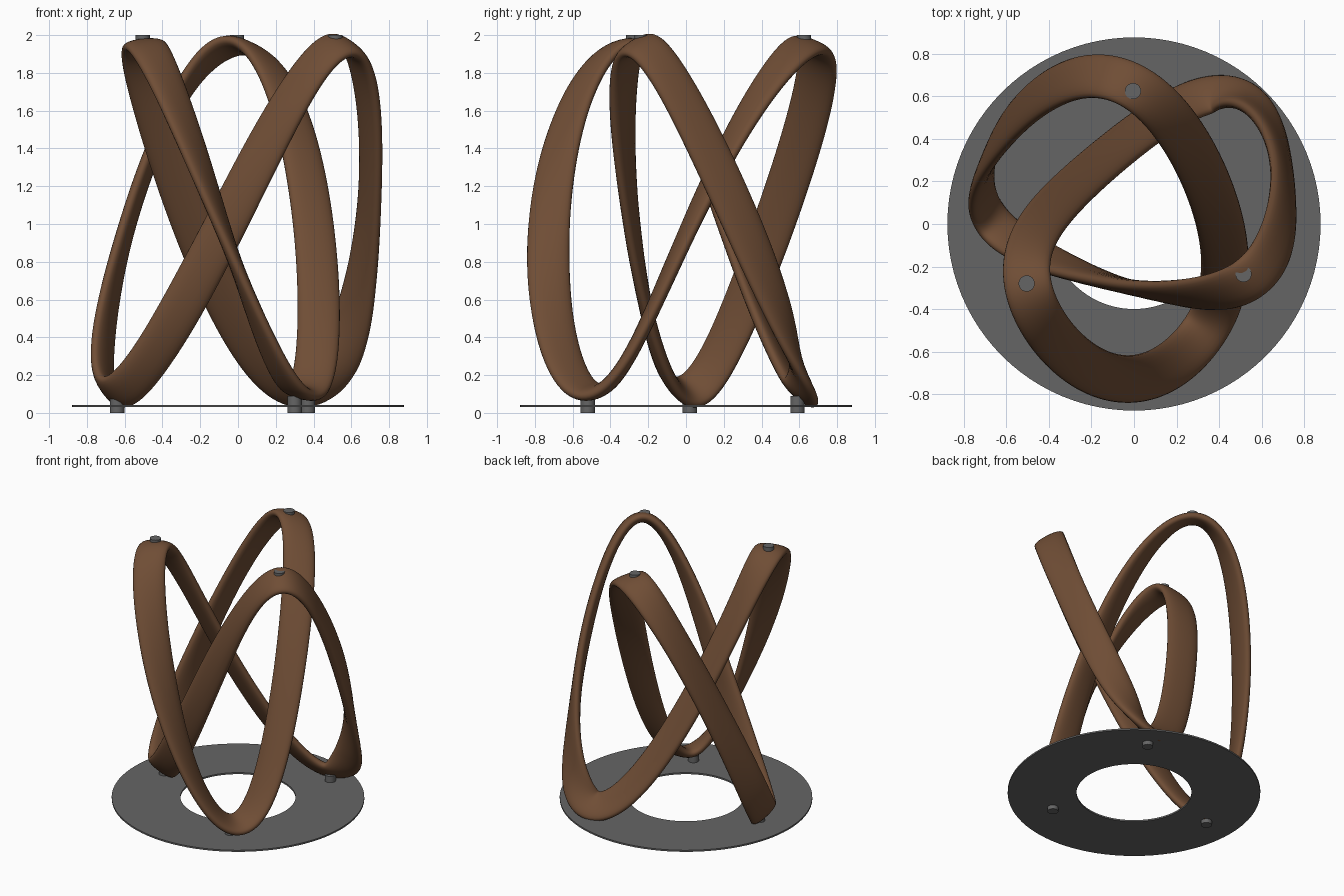
import bpy, bmesh, math
from math import sin, cos, pi
from mathutils import Vector

if "Cube" in bpy.data.objects:
    bpy.data.objects.remove(bpy.data.objects["Cube"])

brown = bpy.data.materials.new("brown")
brown.diffuse_color = (0.16, 0.075, 0.036, 1)
brown.use_nodes = True
brown.node_tree.nodes["Principled BSDF"].inputs["Base Color"].default_value = brown.diffuse_color
dark = bpy.data.materials.new("dark_grey")
dark.diffuse_color = (0.13, 0.13, 0.13, 1)
dark.use_nodes = True
dark.node_tree.nodes["Principled BSDF"].inputs["Base Color"].default_value = dark.diffuse_color


def make_object(name, bm, mat, angle=40):
    bmesh.ops.recalc_face_normals(bm, faces=bm.faces)
    mesh = bpy.data.meshes.new(name)
    bm.to_mesh(mesh)
    bm.free()
    mesh.materials.append(mat)
    ob = bpy.data.objects.new(name, mesh)
    bpy.context.collection.objects.link(ob)
    bpy.ops.object.select_all(action='DESELECT')
    ob.select_set(True)
    bpy.context.view_layer.objects.active = ob
    bpy.ops.object.shade_smooth_by_angle(angle=math.radians(angle))
    return ob


# Path keys: x, y, ribbon roll; they cycle top, falling, bottom, rising
keys = [
    (-0.01, 0.65, 18), (-0.575, 0.475, 60), (-0.655, 0.00, 138), (-0.05, -0.29, 92),
    (0.55, -0.25, 26), (0.69, 0.285, 72), (0.345, 0.605, 42), (-0.255, 0.20, 30),
    (-0.495, -0.305, 5), (-0.10, -0.722, 2), (0.335, -0.495, 14), (0.395, 0.04, 2),
]
N = len(keys)


def kernel(u):
    # Periodic smooth interpolation weight
    return (1 + 2 * sum(cos(k * u) for k in range(1, N // 2)) + cos(N // 2 * u)) / N


def path(t):
    w = [kernel(t - 2 * pi * i / N) for i in range(N)]
    x, y = (sum(wi * k[c] for wi, k in zip(w, keys)) for c in (0, 1))
    return Vector((x, y, 1.028 + 0.917 * cos(3 * t)))


def roll(t):
    # Catmull-Rom blend between neighbouring keys
    f = t / (2 * pi) * N
    i = int(f)
    u = f - i
    a, b, c, d = (keys[j % N][2] for j in range(i - 1, i + 3))
    v = b + u * ((c - a) / 2 + u * (a - 2.5 * b + 2 * c - d / 2
                                    + u * (1.5 * (b - c) + (d - a) / 2)))
    return math.radians(v)


# Twisting ribbon loop with three high and three low bends
STEPS, SIDES = 360, 24
HALF_W, HALF_T = 0.112, 0.037
bm = bmesh.new()
rings = []
for s in range(STEPS):
    t = 2 * pi * s / STEPS
    p = path(t)
    tan = (path(t + 0.001) - path(t - 0.001)).normalized()
    out = tan.cross(Vector((0, 0, 1))).normalized()
    up = out.cross(tan)
    a = roll(t)
    wide = out * cos(a) - up * sin(a)
    thin = up * cos(a) + out * sin(a)
    ring = []
    for j in range(SIDES):
        b = 2 * pi * j / SIDES
        cx = math.copysign(abs(cos(b)) ** 0.85, cos(b))
        cy = math.copysign(abs(sin(b)) ** 0.85, sin(b))
        ring.append(bm.verts.new(p + wide * HALF_W * cx + thin * HALF_T * cy))
    rings.append(ring)
rings.append(rings[0])
for r0, r1 in zip(rings, rings[1:]):
    for j in range(SIDES):
        k = (j + 1) % SIDES
        bm.faces.new((r0[j], r0[k], r1[k], r1[j]))
make_object("ribbon_loop", bm, brown, 60)

# Flat ring base
bm = bmesh.new()
SEG = 96
loops = [[bm.verts.new((r * cos(2 * pi * i / SEG), r * sin(2 * pi * i / SEG), z))
          for i in range(SEG)]
         for r, z in ((0.40, 0.03), (0.878, 0.03), (0.878, 0.042), (0.40, 0.042))]
for n in range(4):
    a, b = loops[n], loops[(n + 1) % 4]
    for i in range(SEG):
        k = (i + 1) % SEG
        bm.faces.new((a[i], a[k], b[k], b[i]))
make_object("base_ring", bm, dark)


# Pegs under the low bends and caps on the high bends
def peg(name, x, y, z0, z1):
    bm = bmesh.new()
    bmesh.ops.create_cone(bm, cap_ends=True, segments=32, radius1=0.038,
                          radius2=0.038, depth=z1 - z0)
    bmesh.ops.translate(bm, verts=bm.verts, vec=(x, y, (z0 + z1) / 2))
    make_object(name, bm, dark)


for i, (x, y) in enumerate([(-0.64, 0.02), (0.30, -0.52), (0.37, 0.59)]):
    peg(f"foot_peg_{i + 1}", x, y, 0.0, 0.09)
for i, (x, y) in enumerate([(-0.005, 0.625), (-0.505, -0.28), (0.515, -0.235)]):
    peg(f"top_peg_{i + 1}", x, y, 1.95, 2.0)
